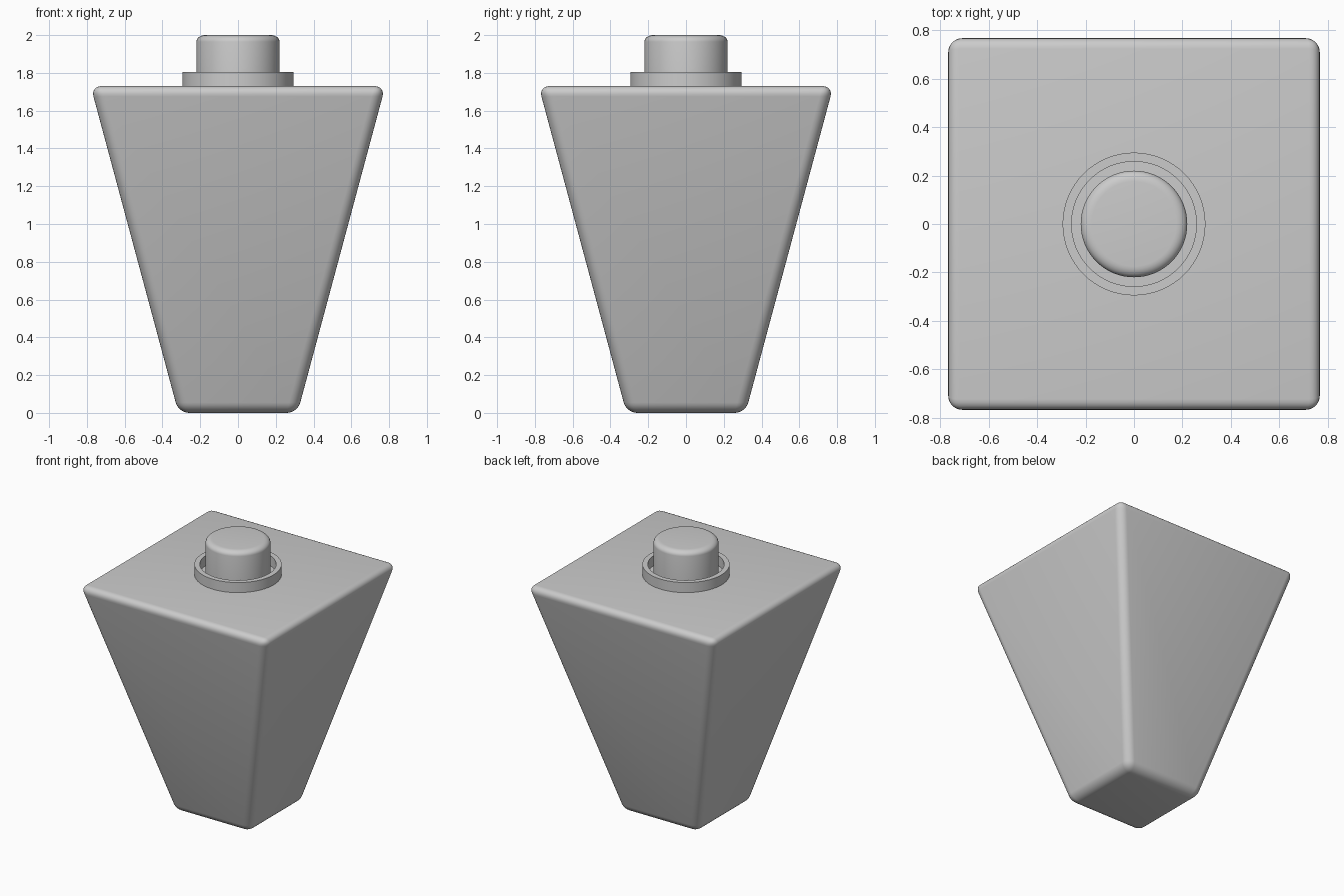
import bpy, bmesh, math

if "Cube" in bpy.data.objects:
    bpy.data.objects.remove(bpy.data.objects["Cube"])


def finish(name, bm):
    bmesh.ops.recalc_face_normals(bm, faces=bm.faces[:])
    mesh = bpy.data.meshes.new(name)
    bm.to_mesh(mesh)
    bm.free()
    ob = bpy.data.objects.new(name, mesh)
    bpy.context.collection.objects.link(ob)
    bpy.ops.object.select_all(action='DESELECT')
    ob.select_set(True)
    bpy.context.view_layer.objects.active = ob
    bpy.ops.object.shade_smooth_by_angle(angle=math.radians(35))
    return ob


def lathe(name, profile, closed=False, n=64):
    # Revolve a (radius, height) profile about the z axis
    bm = bmesh.new()
    rings = [[bm.verts.new((r * math.cos(2 * math.pi * i / n),
                            r * math.sin(2 * math.pi * i / n), z))
              for i in range(n)] for r, z in profile]
    pairs = list(zip(rings, rings[1:]))
    if closed:
        pairs.append((rings[-1], rings[0]))
    for a, b in pairs:
        for i in range(n):
            j = (i + 1) % n
            bm.faces.new((a[i], a[j], b[j], b[i]))
    if not closed:
        bm.faces.new(rings[0])
        bm.faces.new(rings[-1])
    return finish(name, bm)


# Tapered body with rounded edges
bm = bmesh.new()
bmesh.ops.create_cube(bm, size=2)
for v in bm.verts:
    top = v.co.z > 0
    half = 0.78 if top else 0.315
    v.co = (v.co.x * half, v.co.y * half, 1.73 if top else 0)
bmesh.ops.bevel(bm, geom=bm.edges[:], offset=0.057, offset_type='OFFSET',
                segments=6, profile=0.5, affect='EDGES')
finish("tapered_body", bm)

# Raised collar around the button
lathe("collar", [(0.258, 1.72), (0.295, 1.72), (0.295, 1.805), (0.258, 1.805)],
      closed=True)

# Button with a rounded top edge
arc = [(0.175 + 0.045 * math.cos(a), 1.965 + 0.035 * math.sin(a))
       for a in (math.pi / 2 * k / 6 for k in range(7))]
lathe("button", [(0.22, 1.72)] + arc)
